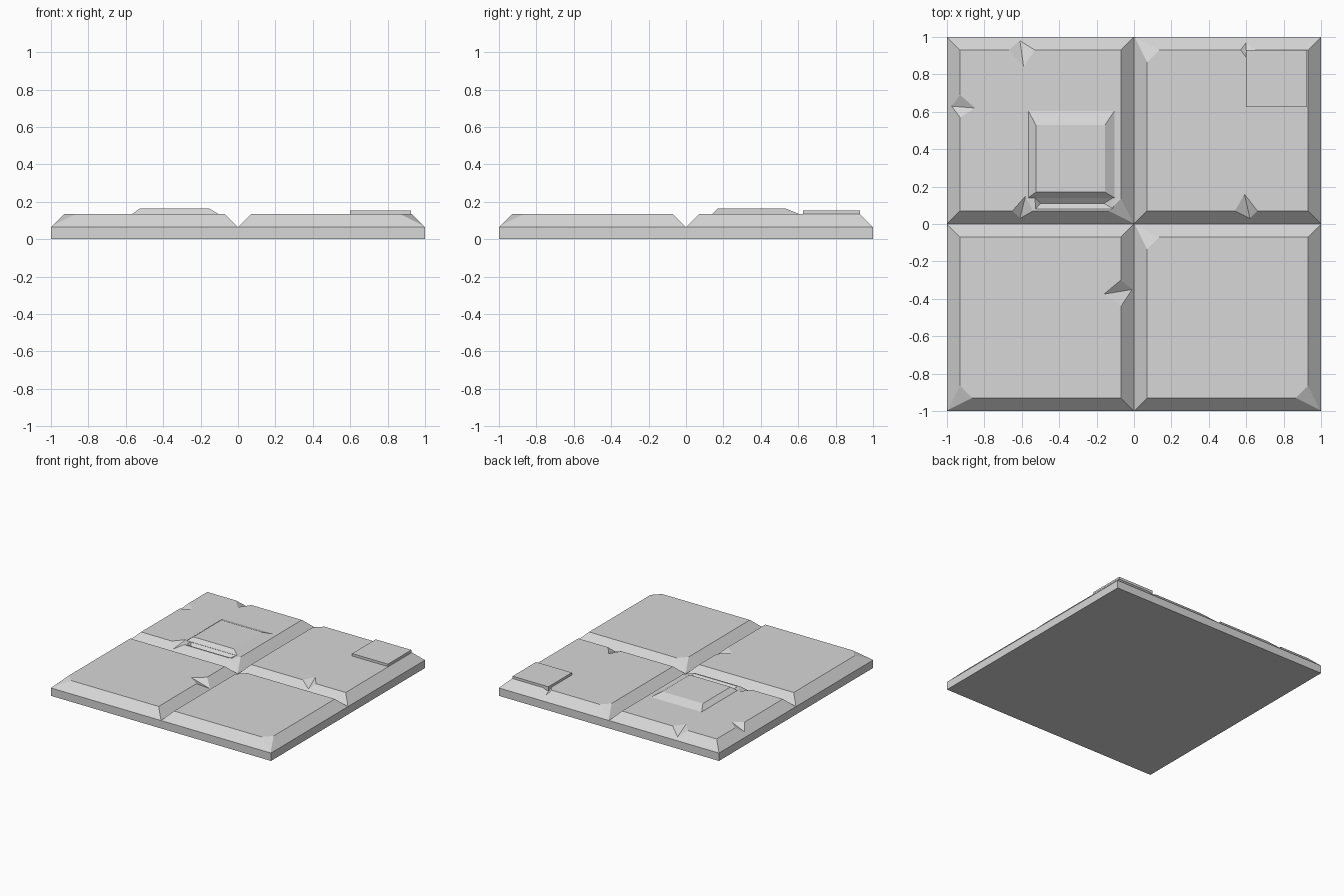
import bpy
import bmesh
from mathutils import Vector

RIM, TOP, INSET = 0.065, 0.135, 0.07

cube = bpy.data.objects.get("Cube")
if cube:
    bpy.data.objects.remove(cube, do_unlink=True)

stone = bpy.data.materials.new("grey stone")
stone.use_nodes = True
GREY = (0.68, 0.68, 0.68, 1)
stone.diffuse_color = GREY
stone.node_tree.nodes["Principled BSDF"].inputs["Base Color"].default_value = GREY


def finish(bm, name):
    bmesh.ops.recalc_face_normals(bm, faces=bm.faces[:])
    mesh = bpy.data.meshes.new(name)
    bm.to_mesh(mesh)
    bm.free()
    mesh.materials.append(stone)
    obj = bpy.data.objects.new(name, mesh)
    bpy.context.collection.objects.link(obj)
    return obj


def loft(bm, rings):
    """Stack rectangles given as (x0, x1, y0, y1, z) into a closed solid."""
    loops = [[bm.verts.new(p) for p in ((a, c, z), (b, c, z), (b, d, z), (a, d, z))]
             for a, b, c, d, z in rings]
    for low, high in zip(loops, loops[1:]):
        for i in range(4):
            j = (i + 1) % 4
            bm.faces.new((low[i], low[j], high[j], high[i]))
    bm.faces.new(loops[0][::-1])
    bm.faces.new(loops[-1])


def surface(x, y):
    """Point on a bevelled tile at x, y."""
    edge = min(abs(x), abs(y), 1 - abs(x), 1 - abs(y))
    return Vector((x, y, min(TOP, RIM + edge)))


def chip_points(tip, left, right, low):
    """Corners of a wedge that breaks a notch out of a bevelled edge."""
    t, l, r, b = (surface(*p) for p in (tip, left, right, low))
    out = (l + r) / 2 - t
    out.z = 0
    apex = (l + r) / 2 + out.normalized() * 0.04 + Vector((0, 0, 0.06))
    return t, l, r, b, apex


def carve(tile, points):
    """Cut the convex hull of the points out of the tile."""
    bm = bmesh.new()
    bmesh.ops.convex_hull(bm, input=[bm.verts.new(p) for p in points])
    cutter = finish(bm, "chip_cutter")
    cutter.hide_render = True
    mod = tile.modifiers.new("chip", "BOOLEAN")
    mod.operation, mod.solver, mod.object = "DIFFERENCE", "EXACT", cutter
    bpy.context.view_layer.update()
    result = tile.evaluated_get(bpy.context.evaluated_depsgraph_get())
    mesh = bpy.data.meshes.new_from_object(result)
    tile.modifiers.clear()
    tile.data = mesh
    bpy.data.objects.remove(cutter, do_unlink=True)


# Broken notches, keyed by tile: tip, two edge points, low end
chips = {
    (-1, 1): [((-.59, .84), (-.67, .93), (-.53, .93), (-.61, .98)),
              ((-.85, .62), (-.93, .69), (-.93, .57), (-.975, .63)),
              ((-.58, .15), (-.65, .07), (-.54, .07), (-.61, .03))],
    (1, 1): [((.59, .16), (.54, .07), (.66, .07), (.62, .03)),
             ((.6, .89), (.57, .93), (.65, .93), (.6, .97))],
    (-1, -1): [((-.16, -.375), (-.07, -.3), (-.07, -.44), (-.01, -.35))],
    (1, -1): [],
}
# Worn corners, keyed by tile: direction of each corner
corners = {(-1, 1): [(1, -1)], (1, 1): [(-1, 1)],
           (-1, -1): [(-1, -1)], (1, -1): [(1, -1), (-1, 1)]}

# Four bevelled tiles
slab = bmesh.new()
for (sx, sy), notches in chips.items():
    x0, y0 = min(sx, 0), min(sy, 0)
    full = (x0, x0 + 1, y0, y0 + 1)
    inner = (x0 + INSET, x0 + 1 - INSET, y0 + INSET, y0 + 1 - INSET)
    bm = bmesh.new()
    loft(bm, [(*full, 0), (*full, RIM), (*inner, TOP)])
    for cx, cy in corners[sx, sy]:
        point = Vector((x0 + .5 + cx * .395, y0 + .5 + cy * .395, TOP + .002))
        bmesh.ops.bisect_plane(bm, geom=bm.verts[:] + bm.edges[:] + bm.faces[:],
                               plane_co=point, plane_no=(cx, cy, 3), clear_outer=True)
        bmesh.ops.holes_fill(bm, edges=bm.edges[:])
    tile = finish(bm, "tile")
    for notch in notches:
        carve(tile, chip_points(*notch))
    if (sx, sy) == (-1, 1):
        # Tapered groove in front of the raised panel
        carve(tile, [(x, y, z) for a, b, y, z in
                     ((-.53, -.1, .075, .14), (-.5, -.16, .11, .108),
                      (-.53, -.11, .142, .135), (-.53, -.11, .142, .16))
                     for x in (a, b)])
    slab.from_mesh(tile.data)
    bpy.data.objects.remove(tile, do_unlink=True)

# Remove walls hidden between the tiles and weld the seams
hidden = [f for f in slab.faces
          if any(all(abs(v.co[k]) < 1e-4 for v in f.verts) for k in (0, 1))]
bmesh.ops.delete(slab, geom=hidden, context="FACES")
bmesh.ops.remove_doubles(slab, verts=slab.verts[:], dist=1e-4)
for face in slab.faces:
    face.material_index = 0
finish(slab, "paving_slab")

# Raised panel with sloped sides
bm = bmesh.new()
loft(bm, [(-.565, -.105, .14, .605, .12), (-.565, -.105, .14, .605, TOP),
          (-.525, -.155, .17, .53, .165)])
finish(bm, "raised_panel")

# Thin square plate in the back corner
bm = bmesh.new()
loft(bm, [(.6, .925, .625, .93, .12), (.6, .925, .625, .93, .155)])
finish(bm, "corner_plate")
